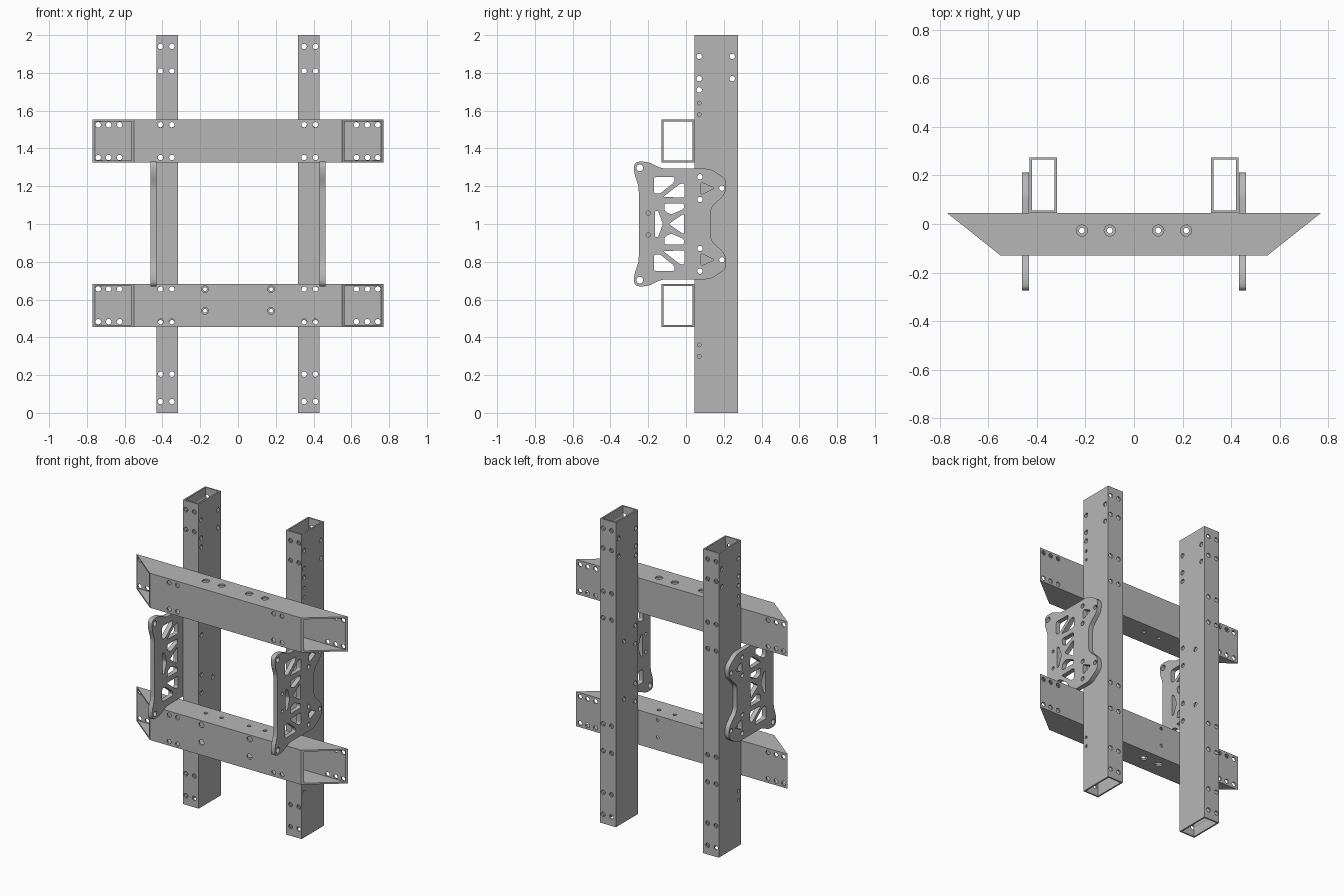
import bpy, bmesh
from math import cos, sin, pi
from mathutils import Matrix, Vector

cube = bpy.data.objects.get("Cube")
if cube:
    bpy.data.objects.remove(cube, do_unlink=True)

steel = bpy.data.materials.new("steel grey")
steel.use_nodes = True
steel.diffuse_color = (0.47, 0.47, 0.47, 1)
steel.node_tree.nodes["Principled BSDF"].inputs["Base Color"].default_value = steel.diffuse_color


def link(name, data):
    ob = bpy.data.objects.new(name, data)
    bpy.context.collection.objects.link(ob)
    return ob


def bake(ob):
    """Evaluated copy of an object's mesh."""
    bpy.context.view_layer.update()
    deps = bpy.context.evaluated_depsgraph_get()
    return bpy.data.meshes.new_from_object(ob.evaluated_get(deps))


def finish(bm, name):
    bmesh.ops.recalc_face_normals(bm, faces=bm.faces)
    me = bpy.data.meshes.new(name)
    bm.to_mesh(me)
    bm.free()
    return me


def tube(name, u, v, wall, place):
    """Open rectangular tube; place(u, v, end) gives the point at end -1 or 1."""
    bm = bmesh.new()
    rings = []
    for end in (-1, 1):
        for w in (0, wall):
            a, b, c, d = u[0] + w, u[1] - w, v[0] + w, v[1] - w
            rings.append([bm.verts.new(place(p, q, end))
                          for p, q in ((a, c), (b, c), (b, d), (a, d))])
    out0, in0, out1, in1 = rings
    for r, s in ((out0, out1), (in0, in1), (out0, in0), (out1, in1)):
        for i in range(4):
            j = (i + 1) % 4
            bm.faces.new((r[i], r[j], s[j], s[i]))
    return link(name, finish(bm, name))


def drill(ob, holes):
    """Cut round holes: (axis, centre, start, stop, radius)."""
    bm = bmesh.new()
    for axis, centre, start, stop, r in holes:
        turn = {"x": Matrix.Rotation(pi / 2, 4, "Y"), "y": Matrix.Rotation(pi / 2, 4, "X"),
                "z": Matrix.Identity(4)}[axis]
        spot = list(centre)
        spot.insert("xyz".index(axis), (start + stop) / 2)
        bmesh.ops.create_cone(bm, cap_ends=True, segments=16, radius1=r, radius2=r,
                              depth=stop - start, matrix=Matrix.Translation(spot) @ turn)
    cutter = link("hole_cutter", finish(bm, "hole_cutter"))
    cutter.hide_render = True
    mod = ob.modifiers.new("holes", "BOOLEAN")
    mod.object, mod.operation, mod.solver = cutter, "DIFFERENCE", "EXACT"
    me = bake(ob)
    ob.modifiers.clear()
    ob.data = me
    bpy.data.objects.remove(cutter, do_unlink=True)
    me.materials.clear()
    me.materials.append(steel)


def mirrored(half):
    return half + [(y, -z) for y, z in reversed(half) if z]


def rounded(points, r):
    """Polygon with each corner replaced by a short arc."""
    out = []
    for i, p in enumerate(points):
        p = Vector(p)
        a, b = Vector(points[i - 1]) - p, Vector(points[(i + 1) % len(points)]) - p
        a *= min(r / a.length, 0.45)
        b *= min(r / b.length, 0.45)
        for k in range(5):
            t = k / 4
            out.append(p + a * (1 - t) ** 2 + b * t ** 2)
    return out


def circle(y, z, r):
    return [(y + r * cos(pi * k / 8), z + r * sin(pi * k / 8)) for k in range(16)]


HOLE = 0.0145
MID = 1.0
BOLT_X = (0.35, 0.41)
PLATE_BOLTS = [(0.074, 0.25), (0.074, 0.13), (0.19, 0.19)]
POST_X, POST_Y = (0.317, 0.431), (0.045, 0.275)
BEAM_Y = (-0.13, 0.045)

# Upright posts
for side, label in ((1, "left"), (-1, "right")):
    post = tube(label + "_post", [min(side * x for x in POST_X), max(side * x for x in POST_X)],
                POST_Y, 0.01, lambda x, y, end: (x, y, 1 + end))
    holes = [("y", (side * x, z), 0, 0.3, HOLE) for x in BOLT_X
             for z in (0.06, 0.205, 0.477, 0.655, 1.352, 1.526, 1.81, 1.94)]
    through = [(y, MID + s * z) for y, z in PLATE_BOLTS for s in (1, -1)]
    through += [(0.07, 1.887), (0.245, 1.887), (0.07, 1.77), (0.245, 1.77), (0.07, 1.71)]
    holes += [("x", c, side * 0.374 - 0.1, side * 0.374 + 0.1, HOLE) for c in through]
    # Small holes in the outer wall only
    holes += [("x", (0.07, z), side * 0.431 - 0.03, side * 0.431 + 0.03, 0.01)
              for z in (0.3, 0.36, 1.58, 1.64)]
    drill(post, holes)


# Cross beams with slanted open ends
def mitred(y, z, end):
    t = (y - BEAM_Y[0]) / (BEAM_Y[1] - BEAM_Y[0])
    return (end * (0.55 + 0.22 * t), y, z)


for label, low, high in (("lower", 0.456, 0.683), ("upper", 1.325, 1.552)):
    beam = tube(label + "_beam", BEAM_Y, (low, high), 0.01, mitred)
    holes = []
    for side in (1, -1):
        for z in (low + 0.027, high - 0.027):
            holes += [("y", (side * x, z), -0.2, 0.1, HOLE) for x in BOLT_X]
            holes += [("y", (side * x, z), 0.02, 0.07, HOLE) for x in (0.627, 0.685, 0.74)]
        # Wide access holes on the outward face, narrow ones opposite
        wide_top = label == "upper"
        for x in (0.1, 0.215):
            spot = (side * x, -0.027)
            holes.append(("z", spot, high - 0.03, high + 0.03, 0.023 if wide_top else 0.012))
            holes.append(("z", spot, low - 0.03, low + 0.03, 0.012 if wide_top else 0.023))
        if label == "lower":
            for z in (0.54, 0.655):
                holes.append(("y", (side * 0.175, z), -0.16, -0.1, 0.018))
                holes.append(("y", (side * 0.175, z), 0.02, 0.07, 0.01))
    drill(beam, holes)

# Side plates with truss cut-outs
outline = mirrored([(0.13, 0.085), (0.21, 0.16), (0.215, 0.235), (0.13, 0.293), (-0.13, 0.293),
                    (-0.2, 0.33), (-0.275, 0.33), (-0.275, 0.265), (-0.25, 0.2)])
windows = [
    [(-0.17, 0.248), (-0.058, 0.248), (-0.063, 0.22), (-0.138, 0.161), (-0.17, 0.161)],
    [(-0.03, 0.214), (-0.007, 0.214), (-0.007, 0.14), (-0.122, 0.143)],
    [(-0.116, 0.108), (-0.01, 0.108), (-0.01, 0.08), (-0.08, 0.05), (-0.112, 0.066)],
    [(0.08, 0.222), (0.08, 0.155), (0.15, 0.19)],
]
windows += [[(y, -z) for y, z in w] for w in windows]
windows += [mirrored([(-0.165, 0.07), (-0.148, 0.07), (-0.122, 0)]),
            mirrored([(-0.01, 0.055), (-0.092, 0)])]

for side, label in ((1, "left"), (-1, "right")):
    loops = [rounded(outline, 0.03)] + [rounded(w, 0.012) for w in windows]
    for s in (1, -1):
        loops += [circle(y, s * z, HOLE) for y, z in PLATE_BOLTS]
        loops.append(circle(-0.245, s * 0.297, 0.018))
        if side > 0:
            loops.append(circle(-0.2, s * 0.058, 0.011))
    curve = bpy.data.curves.new("plate_profile", "CURVE")
    curve.dimensions, curve.fill_mode, curve.extrude = "2D", "BOTH", 0.015
    for loop in loops:
        spline = curve.splines.new("POLY")
        spline.points.add(len(loop) - 1)
        for pt, (y, z) in zip(spline.points, loop):
            pt.co = (y, z, 0, 1)
        spline.use_cyclic_u = True
    profile = link("plate_profile", curve)
    bm = bmesh.new()
    bm.from_mesh(bake(profile))
    bpy.data.objects.remove(profile, do_unlink=True)
    bmesh.ops.remove_doubles(bm, verts=bm.verts, dist=0.0001)
    # Stand the flat profile up against the outside of the post
    for v in bm.verts:
        v.co = (v.co.z + side * 0.447, v.co.x, v.co.y + MID)
    plate = link(label + "_side_plate", finish(bm, label + "_side_plate"))
    plate.data.materials.clear()
    plate.data.materials.append(steel)
